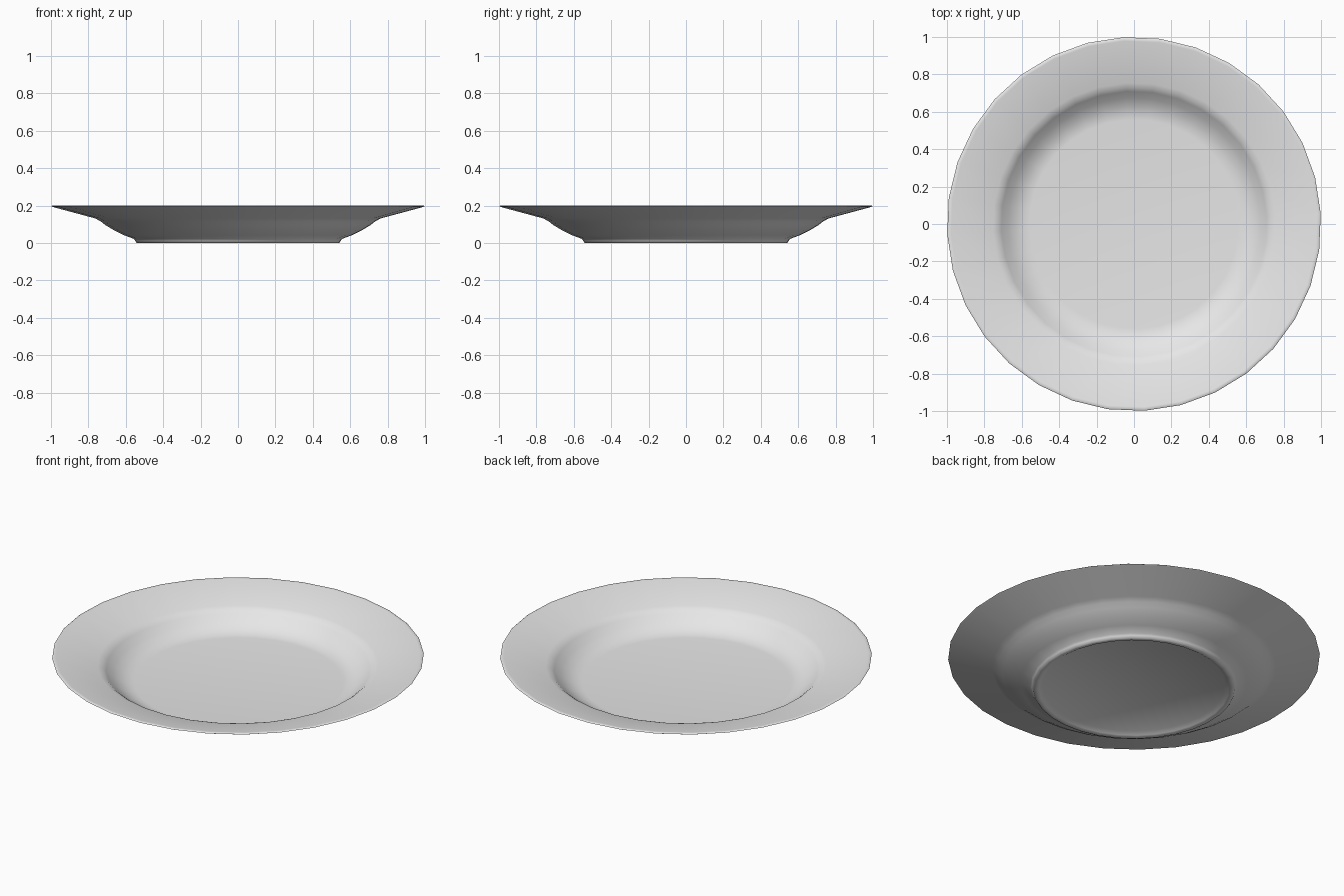
import bpy, bmesh, math

if "Cube" in bpy.data.objects:
    bpy.data.objects.remove(bpy.data.objects["Cube"])

SIDES = 32
OFFSET = math.radians(3.2)

# Cross-section (radius, height) from underside centre, round the rim, to the floor centre
PROFILE = [
    (0.0, 0.018), (0.49, 0.018), (0.512, 0.004), (0.522, 0.0), (0.542, 0.0), (0.55, 0.012),
    (0.557, 0.022), (0.61, 0.042), (0.66, 0.066), (0.71, 0.096), (0.735, 0.116), (0.765, 0.132),
    (0.992, 0.193), (1.0, 0.197), (0.994, 0.201), (0.98, 0.2),
    (0.755, 0.145), (0.73, 0.137), (0.71, 0.12), (0.675, 0.088), (0.63, 0.061), (0.59, 0.048),
    (0.56, 0.045), (0.0, 0.045),
]

glaze = bpy.data.materials.new("light_grey_glaze")
glaze.diffuse_color = (0.8, 0.8, 0.8, 1)
glaze.use_nodes = True
glaze.node_tree.nodes["Principled BSDF"].inputs["Base Color"].default_value = glaze.diffuse_color

# Lathe the plate
bm = bmesh.new()
rings = []
for r, z in PROFILE:
    if r == 0:
        rings.append([bm.verts.new((0, 0, z))] * SIDES)
    else:
        rings.append([bm.verts.new((r * math.cos(OFFSET + 2 * math.pi * i / SIDES),
                                    r * math.sin(OFFSET + 2 * math.pi * i / SIDES), z))
                      for i in range(SIDES)])
for a, b in zip(rings, rings[1:]):
    for i in range(SIDES):
        j = (i + 1) % SIDES
        bm.faces.new(dict.fromkeys((a[i], a[j], b[j], b[i])))
bmesh.ops.recalc_face_normals(bm, faces=bm.faces)

mesh = bpy.data.meshes.new("plate")
bm.to_mesh(mesh)
bm.free()
mesh.materials.append(glaze)
plate = bpy.data.objects.new("plate", mesh)
bpy.context.collection.objects.link(plate)

# Smooth glaze
bpy.context.view_layer.objects.active = plate
plate.select_set(True)
bpy.ops.object.shade_smooth_by_angle(angle=math.radians(60))
